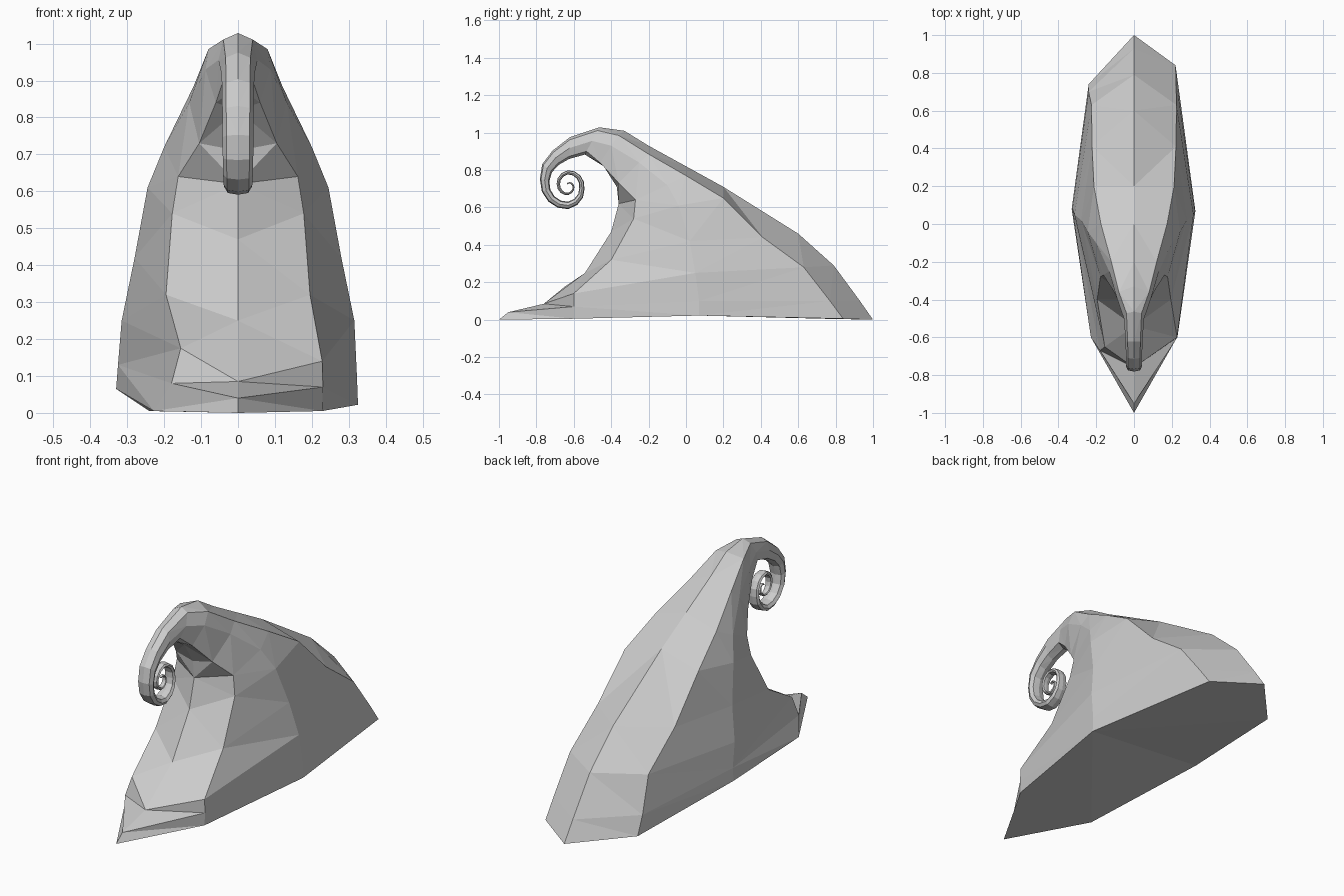
import bpy, bmesh, math
from mathutils import Vector

if "Cube" in bpy.data.objects:
    bpy.data.objects.remove(bpy.data.objects["Cube"])

# Body sections, foot to crest:
# back ridge (y,z) | back edge (x,y,z) | side (x,y,z) | front edge (x,y,z) | front ridge (y,z)
SECTIONS = [
    ((1.0, 0), (.22, .84, .005), (.325, .07, .022), (.228, -.6, .005), (-1.0, 0)),
    ((.93, .10), (.222, .77, .10), (.322, .07, .10), (.23, -.6, .07), (-.95, .04)),
    ((.79, .29), (.225, .63, .28), (.315, .05, .25), (.228, -.6, .14), (-.76, .085)),
    ((.60, .46), (.222, .41, .44), (.28, .02, .42), (.195, -.4, .32), (-.54, .25)),
    ((.20, .71), (.212, .20, .65), (.245, -.04, .61), (.178, -.28, .54), (-.40, .47)),
    ((0, .82), (.175, 0, .77), (.20, -.10, .72), (.162, -.27, .64), (-.36, .62)),
    ((-.20, .93), (.12, -.20, .885), (.132, -.25, .84), (.105, -.36, .73), (-.37, .71)),
    ((-.33, 1.01), (.08, -.36, .985), (.088, -.40, .93), (.06, -.46, .84), (-.44, .82)),
]
# Curl around its centre: angle, outer radius, inner radius, half width
CURL_Y, CURL_Z = -.63, .715
CURL = [
    (62, .355, .19, .053), (84, .27, .148, .045), (110, .21, .125, .043),
    (170, .152, .102, .042), (226, .132, .090, .040), (268, .125, .085, .037),
    (350, .088, .060, .030), (450, .084, .062, .024), (540, .060, .042, .019),
    (620, .050, .037, .015), (720, .032, .022, .011), (860, .012, .006, .006),
]


def ring(section):
    """Eight-sided mirrored loop."""
    bc, be, sd, fe, fc = section
    flip = lambda p: (-p[0], p[1], p[2])
    return [(0, *bc), be, sd, fe, (0, *fc), flip(fe), flip(sd), flip(be)]


def curl_values(a):
    for k0, k1 in zip(CURL, CURL[1:]):
        if a <= k1[0]:
            t = (a - k0[0]) / (k1[0] - k0[0])
            return [p + (q - p) * t for p, q in zip(k0, k1)][1:]
    return CURL[-1][1:]


def curl_ring(a):
    ro, ri, w = curl_values(a)
    c, s = math.cos(math.radians(a)), math.sin(math.radians(a))
    at = lambda r: (CURL_Y + r * c, CURL_Z + r * s)
    mix = lambda t: at(ro + (ri - ro) * t)
    return ring((at(ro), (w * .75, *mix(.12)), (w, *mix(.5)),
                 (w * .75, *mix(.88)), at(ri)))


rings = [ring(s) for s in SECTIONS]
# Uneven left side of the foot
rings[0][6], rings[1][6] = (-.33, .08, .065), (-.325, .08, .13)
rings[0][7], rings[1][7] = (-.24, .74, .005), (-.24, .70, .10)
rings[1][5], rings[2][5] = (-.18, -.67, .08), (-.155, -.65, .175)

angle = 62
while angle < 860:
    rings.append(curl_ring(angle))
    angle += 26

# Loft the wave
bm = bmesh.new()
loops = [[bm.verts.new(Vector(p)) for p in r] for r in rings]
for a, b in zip(loops, loops[1:]):
    for i in range(8):
        j = (i + 1) % 8
        bm.faces.new((a[i], a[j], b[j], b[i]))
bm.faces.new(loops[0])
bm.faces.new(loops[-1])
bmesh.ops.triangulate(bm, faces=bm.faces[:])
bmesh.ops.recalc_face_normals(bm, faces=bm.faces[:])
mesh = bpy.data.meshes.new("curling_wave")
bm.to_mesh(mesh)
bm.free()
wave = bpy.data.objects.new("curling_wave", mesh)
bpy.context.collection.objects.link(wave)
